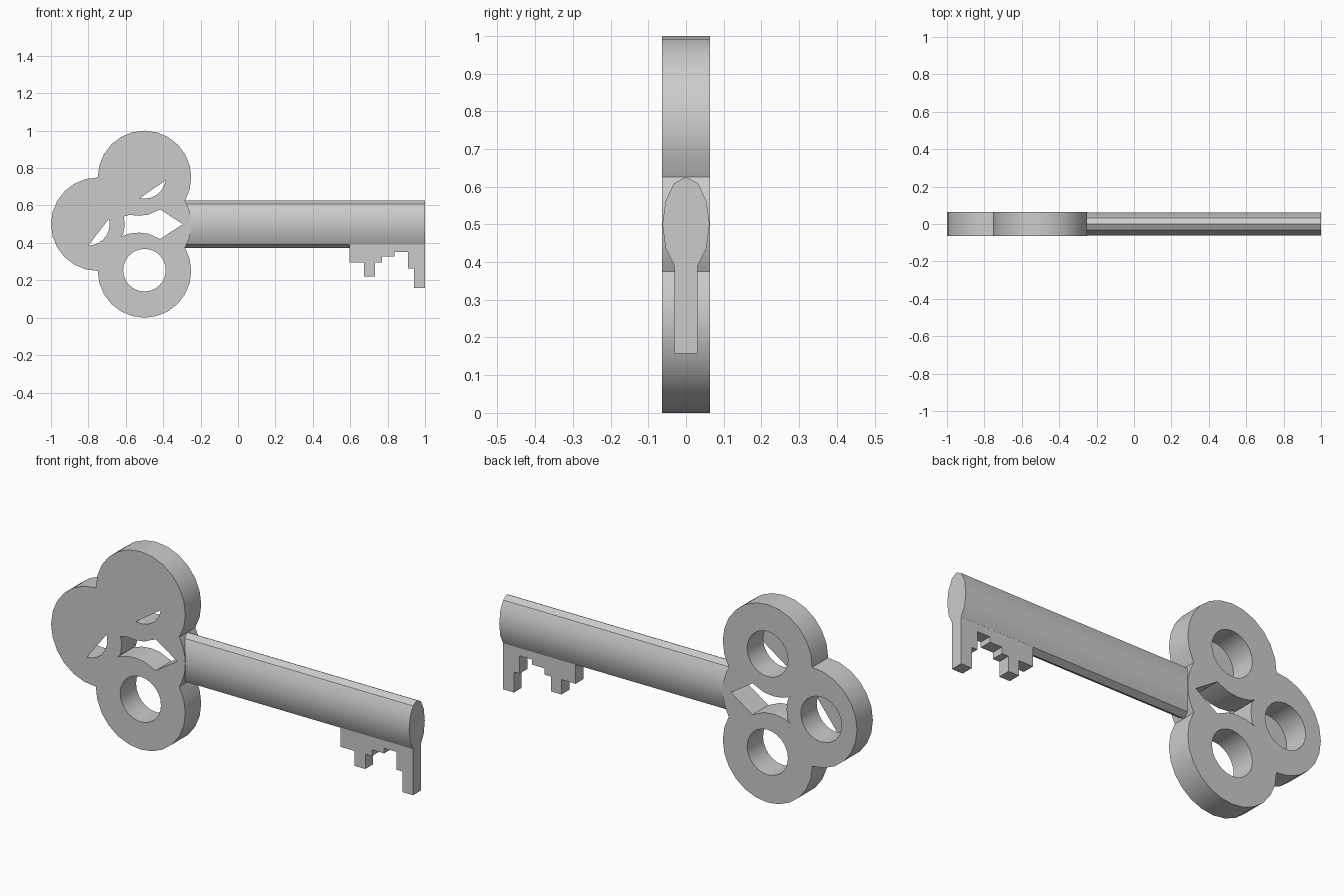
import bpy, bmesh
from math import cos, sin, pi, radians
from mathutils import Vector

if "Cube" in bpy.data.objects:
    bpy.data.objects.remove(bpy.data.objects["Cube"])

T = 0.0635          # half thickness of the bow


def finish(bm, name, smooth=True):
    me = bpy.data.meshes.new(name)
    bm.to_mesh(me)
    bm.free()
    ob = bpy.data.objects.new(name, me)
    bpy.context.collection.objects.link(ob)
    if smooth:
        bpy.ops.object.select_all(action='DESELECT')
        ob.select_set(True)
        bpy.context.view_layer.objects.active = ob
        bpy.ops.object.shade_smooth_by_angle(angle=radians(35))
    return ob


def arc(cx, cz, r, a0, a1, n):
    return [(cx + r * cos(radians(a0 + (a1 - a0) * i / n)),
             cz + r * sin(radians(a0 + (a1 - a0) * i / n))) for i in range(n + 1)]


def ring(cx, cz, r=0.114, n=24):
    return arc(cx, cz, r, 0, 360, n)[:-1]


def cap(bm, loops, y):
    """Flat plate bounded by the first loop, pierced by the others."""
    edges = []
    for loop in loops:
        vs = [bm.verts.new((x, y, z)) for x, z in loop]
        edges += [bm.edges.new((vs[i - 1], vs[i])) for i in range(len(vs))]
    n = Vector((0, 1 if y > 0 else -1, 0))
    res = bmesh.ops.triangle_fill(bm, use_beauty=True, edges=edges, normal=n)
    for f in res['geom']:
        if isinstance(f, bmesh.types.BMFace):
            f.normal_update()
            if f.normal.dot(n) < 0:
                f.normal_flip()


def wall(bm, loop, hole):
    """Side wall between the two plates."""
    a = [bm.verts.new((x, -T, z)) for x, z in loop]
    b = [bm.verts.new((x, T, z)) for x, z in loop]
    for i in range(len(loop)):
        q = (a[i - 1], a[i], b[i], b[i - 1])
        bm.faces.new(q[::-1] if hole else q)


def extrude(name, profile, half):
    bm = bmesh.new()
    f = bm.faces.new([bm.verts.new((x, -half, z)) for x, z in profile])
    g = bmesh.ops.extrude_face_region(bm, geom=[f])['geom']
    bmesh.ops.translate(bm, vec=(0, 2 * half, 0),
                        verts=[v for v in g if isinstance(v, bmesh.types.BMVert)])
    bmesh.ops.recalc_face_normals(bm, faces=bm.faces)
    return finish(bm, name, False)


# Bow outline: three lobes around a central disc
outline = []
for i in range(48):
    a = 2 * pi * i / 48
    r = max(0.25, *(0.5 * cos(a - p) for p in (pi / 2, pi, 1.5 * pi)))
    outline.append((-0.5 + r * cos(a), 0.5 + r * sin(a)))

# Openings in the bow
low, high, left = ring(-0.5, 0.254), ring(-0.5, 0.75), ring(-0.8, 0.5)
lower_edge = [(-0.63, 0.433), (-0.58, 0.45), (-0.53, 0.455), (-0.48, 0.449), (-0.416, 0.421)]
tip = [(-0.295, 0.5)]
upper_edge = [(x, 1 - z) for x, z in reversed(lower_edge)]
inner_edge = arc(-0.8, 0.5, 0.193, 17, -17, 6)
centre = lower_edge + tip + upper_edge + inner_edge

# The front plate covers most of two openings, leaving slivers
left_sliver = arc(-0.8, 0.5, 0.114, -90, 15, 7)
high_sliver = arc(-0.5, 0.75, 0.114, -103, -8, 6)
front_centre = lower_edge + tip + upper_edge[:-1] + [(-0.612, 0.541)] + inner_edge[2:]

bm = bmesh.new()
cap(bm, [outline, low, high, left, centre], T)
cap(bm, [outline, low, high_sliver, left_sliver, front_centre], -T)
wall(bm, outline, False)
for h in (low, high, left, centre):
    wall(bm, h, True)
bmesh.ops.remove_doubles(bm, verts=bm.verts, dist=0.0005)
finish(bm, "bow")

# Shaft: twelve-sided oval rod
bm = bmesh.new()
section = [(0.0625 * sin(pi * i / 6), 0.5 + 0.126 * cos(pi * i / 6)) for i in range(12)]
ends = [[bm.verts.new((x, y, z)) for y, z in section] for x in (-0.283, 1.0)]
for e in ends:
    bm.faces.new(e)
for i in range(12):
    bm.faces.new((ends[0][i - 1], ends[0][i], ends[1][i], ends[1][i - 1]))
bmesh.ops.recalc_face_normals(bm, faces=bm.faces)
finish(bm, "shaft")

# Bit: stepped teeth under the shaft end
extrude("bit", [(0.595, 0.393), (0.595, 0.294), (0.674, 0.294), (0.674, 0.219),
                (0.733, 0.219), (0.733, 0.294), (0.77, 0.294), (0.77, 0.326),
                (0.838, 0.326), (0.838, 0.352), (0.908, 0.352), (0.908, 0.262),
                (0.94, 0.262), (0.94, 0.158), (1.0, 0.158), (1.0, 0.393)], 0.031)
